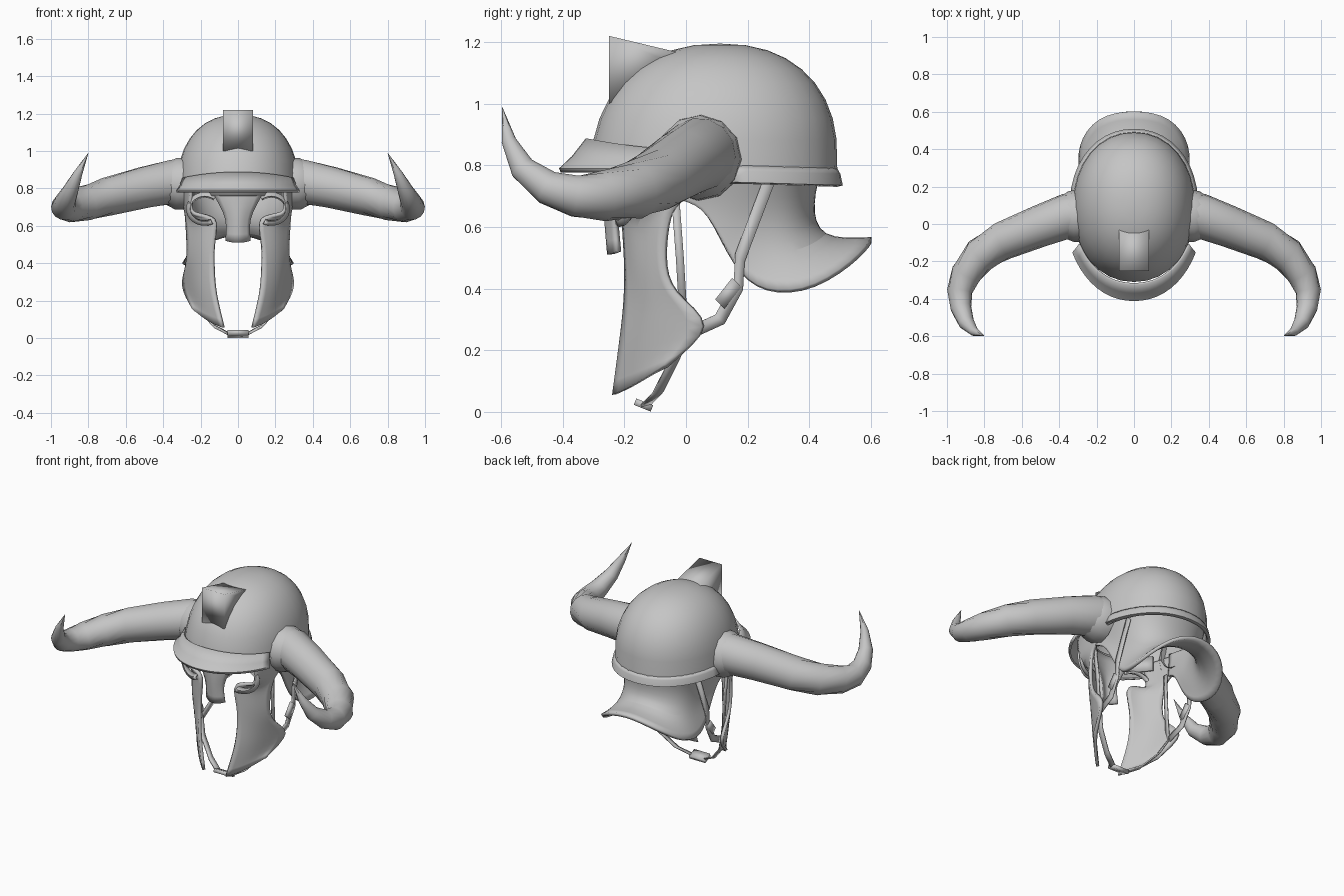
import bpy, bmesh, math
from mathutils import Vector

if "Cube" in bpy.data.objects:
    bpy.data.objects.remove(bpy.data.objects["Cube"])

metal = bpy.data.materials.new("grey metal")
metal.diffuse_color = (0.56, 0.56, 0.56, 1)
metal.use_nodes = True
metal.node_tree.nodes["Principled BSDF"].inputs["Base Color"].default_value = metal.diffuse_color


def finish(ob, mirror=False, thick=0.0, smooth=0, angle=40, offset=-1):
    """Material, modifiers and shading shared by every part."""
    ob.data.materials.append(metal)
    if mirror:
        m = ob.modifiers.new("mirror", 'MIRROR')
        m.use_clip = True
        m.merge_threshold = 0.002
    if smooth:
        m = ob.modifiers.new("smooth", 'SUBSURF')
        m.levels = m.render_levels = smooth
        m.boundary_smooth = 'PRESERVE_CORNERS'
    if thick:
        m = ob.modifiers.new("thick", 'SOLIDIFY')
        m.thickness = thick
        m.offset = offset
    bpy.ops.object.select_all(action='DESELECT')
    ob.select_set(True)
    bpy.context.view_layer.objects.active = ob
    bpy.ops.object.shade_smooth_by_angle(angle=math.radians(angle))
    return ob


def grid(name, rows, closed=False, outward=None, fill=False, **kw):
    """Surface through rows of points; faces turned away from the point outward."""
    bm = bmesh.new()
    vs = [[bm.verts.new(p) for p in r] for r in rows]
    n = len(rows[0])
    for a, b in zip(vs, vs[1:]):
        for i in range(n if closed else n - 1):
            j = (i + 1) % n
            bm.faces.new((a[i], a[j], b[j], b[i]))
    if fill:
        bmesh.ops.holes_fill(bm, edges=bm.edges)
    bmesh.ops.remove_doubles(bm, verts=bm.verts, dist=0.0005)
    bmesh.ops.recalc_face_normals(bm, faces=bm.faces)
    c = Vector(outward or (0, 0.1, 0.7))
    if sum(f.normal.dot(f.calc_center_median() - c) * f.calc_area() for f in bm.faces) < 0:
        bmesh.ops.reverse_faces(bm, faces=bm.faces)
    me = bpy.data.meshes.new(name)
    bm.to_mesh(me)
    bm.free()
    ob = bpy.data.objects.new(name, me)
    bpy.context.collection.objects.link(ob)
    return finish(ob, **kw)


def ribbon(name, path, side, **kw):
    """Flat strap along a path, as wide as the side vector."""
    s = Vector(side) / 2
    return grid(name, [[Vector(p) - s for p in path], [Vector(p) + s for p in path]], **kw)


def oval(a, rx, ry, cy=0.095, n=2.2):
    """Point of a rounded oval; a = 0 is the back, pi is the front."""
    s, c = math.sin(a), math.cos(a)
    f = lambda v: math.copysign(abs(v) ** (2 / n), v)
    return rx * f(s), cy + ry * f(c)


# Dome: rounded shell, crown set slightly back, lower edge rising towards the face
N = 32
angles = [2 * math.pi * i / N for i in range(N)]
dome = []
for k in range(10):
    t = math.pi / 2 * k / 9
    r = max(math.cos(t), 0.0) ** (2 / 2.25)
    h = math.sin(t) ** (2 / 2.25)
    dome.append([(*oval(a, 0.327 * r, 0.4 * r, cy=0.09 + 0.02 * h, n=2.1), 0.8 + 0.395 * h) for a in angles])
for row in dome[:2]:
    row[:] = [(x, y, max(z, 0.84 if y < -0.1 else 0)) for x, y, z in row]
skirt = [(*oval(a, 0.332, 0.404, n=2.1), 0.74 if math.cos(a) > -0.2 else 0.82) for a in angles]
grid("dome", [skirt] + dome, closed=True, thick=0.012, angle=50)

# Rolled rim around the back
back = [math.radians(-85 + 170 * i / 20) for i in range(21)]
grid("back_rim", [[(*oval(a, 0.326 + d, 0.396 + d, n=2.1), z + 0.012 * (1 - math.cos(a))) for a in back]
                  for d, z in ((0, 0.79), (0.01, 0.772), (0.018, 0.735), (0.0, 0.73))], thick=0.01, angle=70)

# Brow visor sloping out over the face
arc = [math.radians(118 + 124 * i / 20) for i in range(21)]
visor = []
for rx, ry, z, drop in ((0.335, 0.42, 0.888, 0.04), (0.352, 0.465, 0.83, 0.02),
                        (0.372, 0.507, 0.79, 0.0), (0.37, 0.502, 0.777, 0.0)):
    visor.append([(*oval(a, rx, ry, n=2.1), z - drop * math.sin(a) ** 2) for a in arc])
grid("visor", visor, thick=0.012, outward=(0, 0.1, 0.5))

# Crest mount: softly shaded wedge on the upper front
prof = [(-0.25, 1.0), (-0.25, 1.22), (-0.02, 1.165), (-0.02, 1.12)]
grid("crest_mount", [[(x, y, z) for y, z in prof] for x in (-0.08, 0.08)], closed=True, fill=True,
     outward=(0, -0.15, 1.1), angle=180)

# Neck guard: columns from the ear arch round to the middle of the back
neck = [
    [(0.30, -0.02, 0.84), (0.30, -0.02, 0.77), (0.29, -0.015, 0.72), (0.285, -0.01, 0.685)],
    [(0.31, 0.10, 0.82), (0.29, 0.10, 0.76), (0.275, 0.085, 0.70), (0.27, 0.07, 0.66)],
    [(0.30, 0.20, 0.80), (0.265, 0.18, 0.67), (0.25, 0.16, 0.58), (0.265, 0.155, 0.47)],
    [(0.275, 0.29, 0.80), (0.24, 0.25, 0.66), (0.235, 0.24, 0.52), (0.29, 0.25, 0.385)],
    [(0.23, 0.37, 0.80), (0.20, 0.33, 0.66), (0.22, 0.35, 0.51), (0.31, 0.42, 0.40)],
    [(0.13, 0.43, 0.80), (0.12, 0.395, 0.67), (0.13, 0.42, 0.545), (0.2, 0.58, 0.525)],
    [(0, 0.45, 0.80), (0, 0.415, 0.68), (0, 0.435, 0.565), (0, 0.612, 0.588)],
]
grid("neck_guard", neck, mirror=True, smooth=2, thick=0.02)

# Cheek guards: rows from temple to chin, front edge to rear edge
cheek = [
    [(0.25, -0.21, 0.83), (0.285, -0.12, 0.83), (0.31, 0.03, 0.82)],
    [(0.265, -0.19, 0.72), (0.288, -0.1, 0.73), (0.295, 0.03, 0.70)],
    [(0.255, -0.185, 0.64), (0.27, -0.13, 0.65), (0.285, -0.045, 0.67)],
    [(0.095, -0.215, 0.665), (0.20, -0.18, 0.60), (0.28, -0.068, 0.59)],
    [(0.135, -0.20, 0.51), (0.21, -0.17, 0.50), (0.275, -0.075, 0.50)],
    [(0.135, -0.20, 0.37), (0.225, -0.14, 0.37), (0.275, -0.06, 0.385)],
    [(0.13, -0.215, 0.24), (0.235, -0.12, 0.26), (0.318, 0.11, 0.28)],
    [(0.083, -0.24, 0.055), (0.16, -0.17, 0.085), (0.245, -0.07, 0.155)],
]
grid("cheek_guards", cheek, mirror=True, smooth=2, thick=0.018, outward=(0, 0.1, 0.5))

# Eye rims: bands from the cheek tip round the outside of each eye to the brow
eye = [math.radians(-115 + 245 * i / 18) for i in range(19)]
rims = [[(x, -0.25 + 0.9 * x * x - lift, 0.69 + rz * math.sin(a))
         for a in eye for x in [0.178 + rx * math.cos(a)]]
        for rx, rz, lift in ((0.072, 0.06, -0.03), (0.078, 0.068, 0.0), (0.1, 0.09, -0.005))]
grid("eye_rims", rims, mirror=True, thick=0.012, outward=(0, 0.1, 0.7))

# Brow band behind the visor, and nose guard with a centre ridge
brow = [math.radians(125 + 110 * i / 14) for i in range(15)]
grid("brow_band", [[(*oval(a, 0.30, 0.37, n=2), z) for a in brow] for z in (0.85, 0.76)], thick=0.015)
nose = [[(0, y, z), (w / 2, y + 0.012, z), (w, y + 0.035, z + up)] for y, z, w, up in
        ((-0.27, 0.83, 0.15, 0), (-0.27, 0.74, 0.13, 0.02), (-0.272, 0.67, 0.075, 0), (-0.268, 0.60, 0.06, 0),
         (-0.26, 0.51, 0.068, 0.01))]
grid("nose_guard", nose, mirror=True, smooth=1, thick=0.018, outward=(0, 0.1, 0.7))


def tube(name, pts, sides, **kw):
    """Tapering tube from x, y, z, radius points."""
    P = [Vector(p[:3]) for p in pts]
    rows = []
    for i, p in enumerate(P):
        t = (P[min(i + 1, len(P) - 1)] - P[max(i - 1, 0)]).normalized()
        u = t.cross(Vector((-0.5, 0.5, 0.7))).normalized()
        v = t.cross(u)
        turn = [2 * math.pi * k / sides for k in range(sides)]
        rows.append([p + pts[i][3] * (u * math.cos(a) + v * math.sin(a)) for a in turn])
    return grid(name, rows, closed=True, outward=P[len(P) // 2], **kw)


# Horns: sweep outward, forward and up to a point
horn = [(0.27, 0.055, 0.84, 0.12), (0.35, 0.045, 0.835, 0.12), (0.50, -0.01, 0.805, 0.112), (0.70, -0.09, 0.755, 0.103),
        (0.82, -0.165, 0.72, 0.095), (0.90, -0.27, 0.70, 0.082), (0.932, -0.36, 0.70, 0.068),
        (0.925, -0.45, 0.728, 0.056), (0.895, -0.53, 0.79, 0.042), (0.855, -0.575, 0.88, 0.024),
        (0.80, -0.597, 0.99, 0.0005)]
tube("horns", horn, 14, mirror=True, angle=80)
tube("horn_collars", [(0.28, 0.045, 0.825, 0.14), (0.335, 0.04, 0.825, 0.137), (0.375, 0.035, 0.828, 0.116)], 12,
     mirror=True, angle=50)

# Chin straps: front strand, rear strand, lower strap and chin pad
ribbon("front_straps", [(0.27, -0.035, 0.70), (0.262, -0.02, 0.5), (0.262, -0.005, 0.25)], (0, 0.026, 0),
       mirror=True, thick=0.008)
ribbon("rear_straps", [(0.27, 0.27, 0.75), (0.275, 0.175, 0.50), (0.275, 0.17, 0.41), (0.27, 0.11, 0.30),
                       (0.262, 0.0, 0.25)], (0, 0.03, -0.03), mirror=True, thick=0.008)
ribbon("chin_straps", [(0.262, 0.0, 0.25), (0.22, -0.04, 0.16), (0.13, -0.09, 0.06), (0.05, -0.13, 0.018)],
       (0, 0.035, 0.01), mirror=True, thick=0.008)
ribbon("strap_buckles", [(0.277, 0.11, 0.35), (0.277, 0.165, 0.42)], (0, 0.03, -0.03), mirror=True, thick=0.016)
ribbon("chin_pad", [(-0.055, -0.138, 0.022), (0.055, -0.138, 0.022)], (0, 0.055, -0.022), thick=0.022, offset=0)
